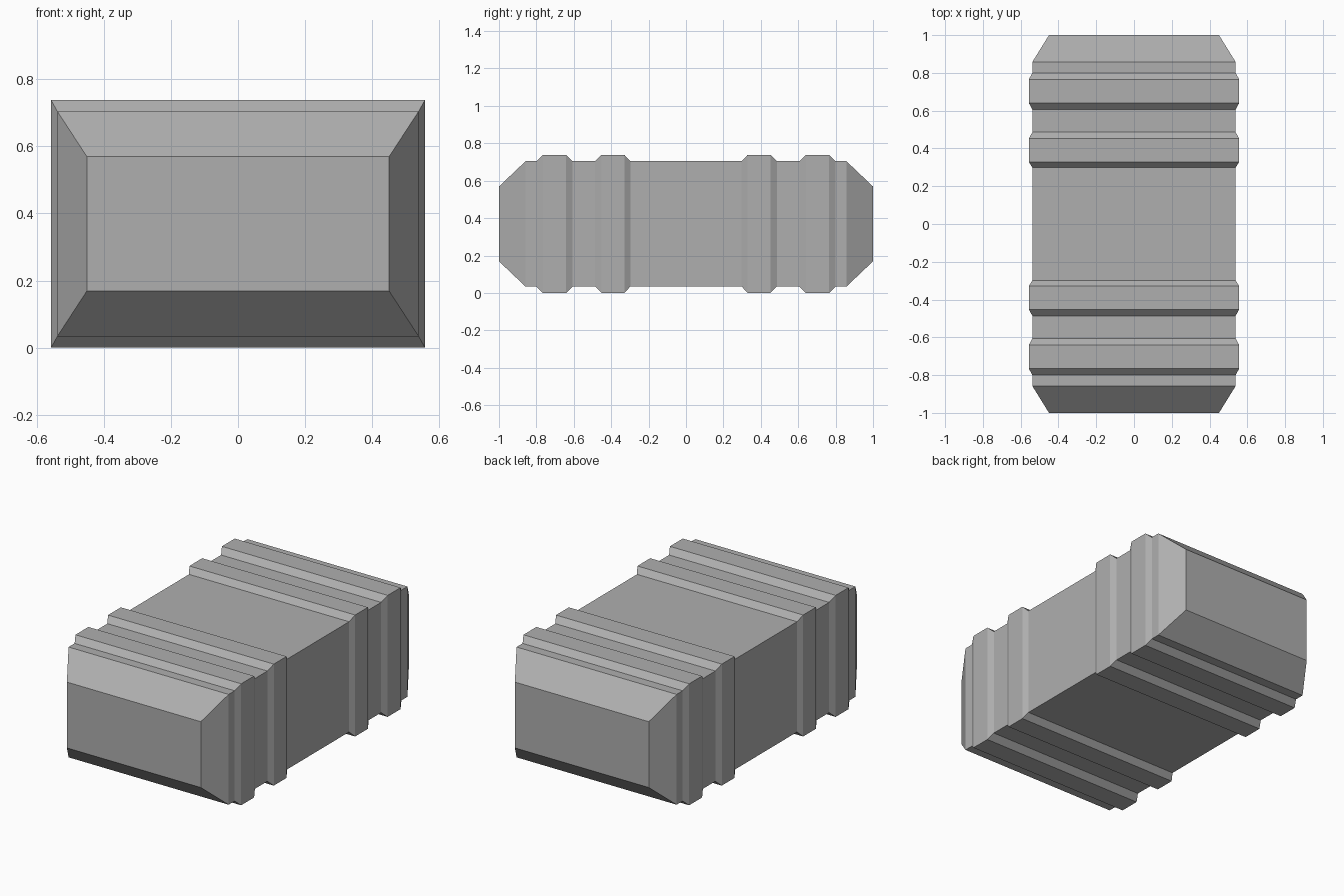
import bpy, bmesh

if "Cube" in bpy.data.objects:
    bpy.data.objects.remove(bpy.data.objects["Cube"])

CENTRE_Z = 0.369

# Rectangular cross-sections: (half width, half height)
END = (0.45, 0.20)
BODY = (0.538, 0.335)
RIB = (0.557, 0.369)

# Stations along the back half, from the middle outwards: (y, section)
half = [
    (0.298, BODY), (0.329, RIB), (0.452, RIB), (0.486, BODY),  # inner rib
    (0.606, BODY), (0.641, RIB), (0.765, RIB), (0.800, BODY),  # outer rib
    (0.858, BODY), (1.0, END),                                 # chamfered end
]
stations = [(-y, s) for y, s in reversed(half)] + half

# Loft the rectangles into one closed ribbed case
bm = bmesh.new()
rings = []
for y, (w, h) in stations:
    rings.append([bm.verts.new((sx * w, y, CENTRE_Z + sz * h))
                  for sx, sz in ((-1, -1), (1, -1), (1, 1), (-1, 1))])
for a, b in zip(rings, rings[1:]):
    for i in range(4):
        j = (i + 1) % 4
        bm.faces.new((a[i], a[j], b[j], b[i]))
bm.faces.new(rings[0])
bm.faces.new(rings[-1])
bmesh.ops.recalc_face_normals(bm, faces=bm.faces)

mesh = bpy.data.meshes.new("ribbed_case")
bm.to_mesh(mesh)
bm.free()
bpy.context.collection.objects.link(bpy.data.objects.new("ribbed_case", mesh))

# Dark grey finish
grey = bpy.data.materials.new("dark_grey")
grey.diffuse_color = (0.43, 0.43, 0.43, 1)
grey.use_nodes = True
grey.node_tree.nodes["Principled BSDF"].inputs["Base Color"].default_value = grey.diffuse_color
mesh.materials.append(grey)
